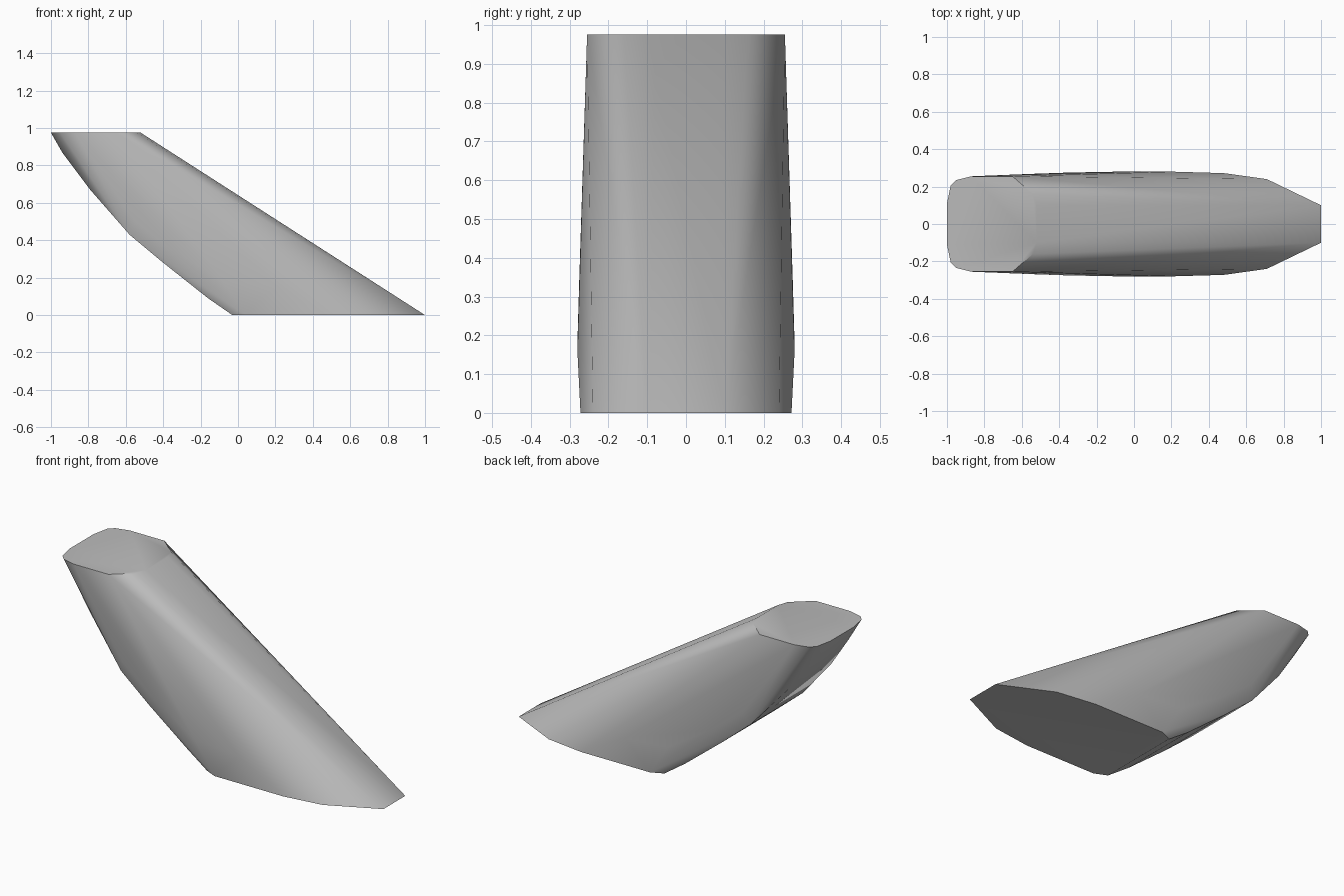
import bpy
import bmesh
from math import radians

if "Cube" in bpy.data.objects:
    bpy.data.objects.remove(bpy.data.objects["Cube"], do_unlink=True)

TOP = 0.975

# Half outlines of the two flat ends (x, y)
base_outline = [(1.0, 0.10), (0.71, 0.24), (0.48, 0.272), (0.04, 0.272), (-0.03, 0.24)]
top_outline = [(-0.52, 0.10), (-0.54, 0.16), (-0.65, 0.255), (-0.87, 0.255),
               (-0.95, 0.235), (-0.98, 0.205), (-1.0, 0.11)]
# Curved underside and the slight swell of the flanks (x, y, z)
underside = [(-0.16, 0.235, 0.09), (-0.40, 0.24, 0.28), (-0.58, 0.24, 0.43),
             (-0.79, 0.20, 0.67), (-0.94, 0.14, 0.87)]
flanks = [(0.20, 0.28, 0.16), (-0.08, 0.28, 0.18), (-0.35, 0.275, 0.35),
          (-0.55, 0.268, 0.50), (-0.72, 0.26, 0.70)]

half = [(x, y, 0.0) for x, y in base_outline]
half += [(x, y, TOP) for x, y in top_outline]
half += underside + flanks

# Slanted body: a convex skin stretched over the mirrored outlines
bm = bmesh.new()
for x, y, z in half:
    for side in (1, -1):
        bm.verts.new((x, side * y, z))
bmesh.ops.convex_hull(bm, input=bm.verts[:])
bmesh.ops.delete(bm, geom=[v for v in bm.verts if not v.link_faces], context='VERTS')
bmesh.ops.dissolve_limit(bm, angle_limit=radians(0.5), verts=bm.verts[:], edges=bm.edges[:])
bmesh.ops.recalc_face_normals(bm, faces=bm.faces[:])

mesh = bpy.data.meshes.new("slanted_body")
bm.to_mesh(mesh)
bm.free()
body = bpy.data.objects.new("slanted_body", mesh)
bpy.context.collection.objects.link(body)

# Plain grey material
grey = bpy.data.materials.new("plain_grey")
grey.use_nodes = True
color = (0.5, 0.5, 0.5, 1.0)
grey.diffuse_color = color
for node in grey.node_tree.nodes:
    if node.type == 'BSDF_PRINCIPLED':
        node.inputs["Base Color"].default_value = color
mesh.materials.append(grey)

# Smooth flanks with crisp rims
bpy.ops.object.select_all(action='DESELECT')
body.select_set(True)
bpy.context.view_layer.objects.active = body
bpy.ops.object.shade_smooth_by_angle(angle=radians(35))
